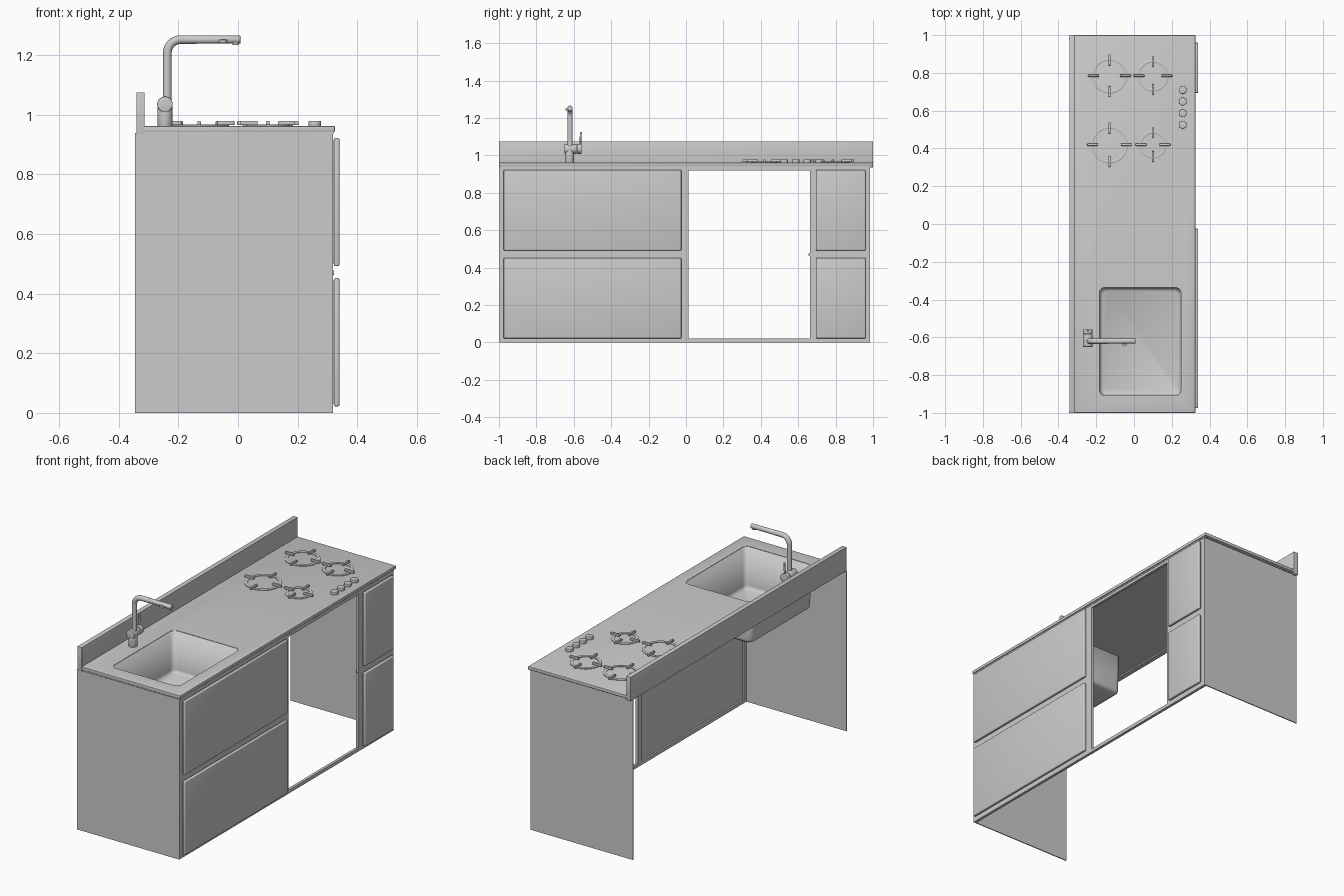
import bpy, bmesh, math
from mathutils import Vector, Matrix

if "Cube" in bpy.data.objects:
    bpy.data.objects.remove(bpy.data.objects["Cube"])


def finish(name, bm):
    bmesh.ops.recalc_face_normals(bm, faces=bm.faces)
    me = bpy.data.meshes.new(name)
    bm.to_mesh(me)
    bm.free()
    ob = bpy.data.objects.new(name, me)
    bpy.context.collection.objects.link(ob)
    return ob


def smooth(ob, angle=35):
    bpy.ops.object.select_all(action='DESELECT')
    ob.select_set(True)
    bpy.context.view_layer.objects.active = ob
    bpy.ops.object.shade_smooth_by_angle(angle=math.radians(angle))


def box(name, x, y, z, bevel=0):
    bm = bmesh.new()
    bmesh.ops.create_cube(bm, size=1)
    for v in bm.verts:
        v.co = Vector([(r[0] + r[1]) / 2 + c * (r[1] - r[0])
                       for c, r in zip(v.co, (x, y, z))])
    if bevel:
        bmesh.ops.bevel(bm, geom=bm.edges[:], offset=bevel, segments=3,
                        profile=0.5, affect='EDGES')
    ob = finish(name, bm)
    if bevel:
        smooth(ob)
    return ob


def rod(name, a, b, r, bevel=0.002):
    a, b = Vector(a), Vector(b)
    bm = bmesh.new()
    bmesh.ops.create_cone(bm, cap_ends=True, segments=32, radius1=r,
                          radius2=r, depth=(b - a).length)
    if bevel:
        caps = [e for e in bm.edges if any(len(f.verts) > 4 for f in e.link_faces)]
        bmesh.ops.bevel(bm, geom=caps, offset=bevel, segments=2, profile=0.5, affect='EDGES')
    rot = (b - a).to_track_quat('Z', 'Y').to_matrix().to_4x4()
    bm.transform(Matrix.Translation((a + b) / 2) @ rot)
    ob = finish(name, bm)
    smooth(ob)
    return ob


def rounded_rect(x, y, r, n=6):
    pts = []
    for k, (cx, cy) in enumerate(((x[1] - r, y[1] - r), (x[0] + r, y[1] - r),
                                  (x[0] + r, y[0] + r), (x[1] - r, y[0] + r))):
        for i in range(n + 1):
            a = math.pi / 2 * (k + i / n)
            pts.append((cx + r * math.cos(a), cy + r * math.sin(a)))
    return pts


def loft(name, rings, cap_top):
    bm = bmesh.new()
    loops = [[bm.verts.new((px, py, z)) for px, py in pts] for pts, z in rings]
    n = len(loops[0])
    for a, b in zip(loops, loops[1:]):
        for i in range(n):
            bm.faces.new((a[i], a[(i + 1) % n], b[(i + 1) % n], b[i]))
    bm.faces.new(loops[-1])
    if cap_top:
        bm.faces.new(loops[0])
    return finish(name, bm)


# Open-backed cabinet: two side panels and a front frame
for name, y in (("side_panel_sink", (-0.998, -0.992)), ("side_panel_hob", (0.979, 0.985))):
    box(name, (-0.345, 0.318), y, (0, 0.938))
FX = (0.302, 0.318)
box("frame_bottom_rail", FX, (-0.995, 0.982), (0, 0.02))
box("frame_top_rail", FX, (-0.995, 0.982), (0.92, 0.94))
for i, y in enumerate(((-0.992, -0.97), (-0.025, 0.013), (0.662, 0.695), (0.958, 0.98))):
    box(f"frame_stile_{i}", FX, y, (0.02, 0.92))

# Backing sheets and drawer fronts on both sides of the appliance opening
for side, y in (("wide", (-0.975, -0.025)), ("narrow", (0.694, 0.96))):
    box(f"{side}_backing", (0.312, 0.3175), y, (0.015, 0.925))
    for level, z in (("lower", (0.022, 0.452)), ("upper", (0.492, 0.922))):
        box(f"{side}_{level}_drawer_gap", (0.317, 0.323),
            (y[0] + 0.008, y[1] - 0.008), (z[0] + 0.008, z[1] - 0.008))
        box(f"{side}_{level}_drawer", (0.322, 0.34), y, z, 0.005)
rod("door_catch", (0.31, 0.66, 0.47), (0.322, 0.66, 0.47), 0.007, 0)

# Worktop with a rounded sink cut-out, and backsplash
TOP = 0.962
SX, SY = (-0.185, 0.25), (-0.91, -0.335)
worktop = box("worktop", (-0.315, 0.325), (-1, 1), (0.943, TOP), 0.003)
box("worktop_underlay", (-0.315, 0.318), (-0.995, -0.925), (0.936, 0.944))
box("worktop_front_lip", (0.300, 0.320), (-0.995, 0.99), (0.936, 0.944))
cut = rounded_rect(SX, SY, 0.03)
cutter = loft("sink_cutter", [(cut, 1.1), (cut, 0.8)], True)
cutter.hide_render = True
cutter.hide_set(True)
mod = worktop.modifiers.new("sink_hole", 'BOOLEAN')
mod.object = cutter
mod.operation = 'DIFFERENCE'
mod.solver = 'EXACT'
box("backsplash", (-0.341, -0.313), (-1, 1), (0.935, 1.075), 0.001)


# Sink bowl with rounded floor edge
def inset(d):
    return rounded_rect((SX[0] + d, SX[1] - d), (SY[0] + d, SY[1] - d), 0.03)


bowl = loft("sink_bowl", [(inset(0), TOP - 0.002), (inset(0.003), 0.735),
                          (inset(0.006), 0.722), (inset(0.018), 0.714)], False)
smooth(bowl, 50)
sol = bowl.modifiers.new("wall", 'SOLIDIFY')
sol.thickness = 0.004
sol.offset = 0

# Mixer tap: base, lever body, lever, bent spout and spray head
TX, TY, TZ = -0.237, -0.62, 1.252
rod("tap_base", (-0.245, TY - 0.003, TOP - 0.002), (-0.245, TY - 0.003, 1.035), 0.025)
rod("tap_body", (-0.245, -0.65, 1.035), (-0.245, -0.585, 1.035), 0.026)
rod("tap_lever_cap", (-0.245, -0.583, 1.035), (-0.245, -0.558, 1.035), 0.026)
rod("tap_lever", (-0.245, -0.566, 1.035), (-0.245, -0.562, 1.125), 0.005)
R = 0.045
path = [(TX, TY, 1.03)]
for i in range(11):
    a = math.pi - math.pi / 2 * i / 10
    path.append((TX + R + R * math.cos(a), TY, TZ - R + R * math.sin(a)))
path.append((-0.14, TY, TZ))
cu = bpy.data.curves.new("tap_spout", 'CURVE')
cu.dimensions = '3D'
cu.bevel_depth = 0.0145
cu.bevel_resolution = 6
cu.use_fill_caps = True
sp = cu.splines.new('POLY')
sp.points.add(len(path) - 1)
sp.use_smooth = True
for p, c in zip(sp.points, path):
    p.co = (*c, 1)
bpy.context.collection.objects.link(bpy.data.objects.new("tap_spout", cu))
rod("spray_head", (-0.141, TY, TZ), (0.008, TY, TZ), 0.0135)
rod("spray_nozzle", (-0.008, TY, TZ), (-0.008, TY, 1.234), 0.011)
rod("spray_button", (-0.05, TY - 0.01, TZ), (-0.05, TY - 0.01, TZ - 0.012), 0.014)

# Gas burners: low flame ring and four pan-support arms each
for n, (x, y, r) in enumerate(((-0.13, 0.785, 0.095), (0.10, 0.785, 0.085),
                               (-0.13, 0.42, 0.10), (0.10, 0.42, 0.074))):
    bm = bmesh.new()
    N = 48
    prof = [(r, TOP - 0.002), (r, TOP + 0.004), (r - 0.004, TOP + 0.006),
            (r - 0.012, TOP + 0.006), (r - 0.016, TOP + 0.004), (r - 0.016, TOP - 0.002)]
    rings = [[bm.verts.new((x + q * math.cos(2 * math.pi * i / N),
                            y + q * math.sin(2 * math.pi * i / N), z)) for q, z in prof]
             for i in range(N)]
    for i in range(N):
        a, b = rings[i], rings[(i + 1) % N]
        for j in range(len(prof)):
            k = (j + 1) % len(prof)
            bm.faces.new((a[j], a[k], b[k], b[j]))
    smooth(finish(f"burner_ring_{n}", bm), 30)
    for k in range(4):
        arm = box(f"burner_{n}_arm_{k}", (r - 0.04, r + 0.018), (-0.006, 0.006),
                  (TOP + 0.003, TOP + 0.017), 0.003)
        arm.location = (x, y, 0)
        arm.rotation_euler.z = k * math.pi / 2

# Control knobs
for n in range(4):
    y = 0.525 + n * 0.0617
    rod(f"knob_{n}", (0.258, y, TOP - 0.001), (0.258, y, TOP + 0.017), 0.021, 0.002)
